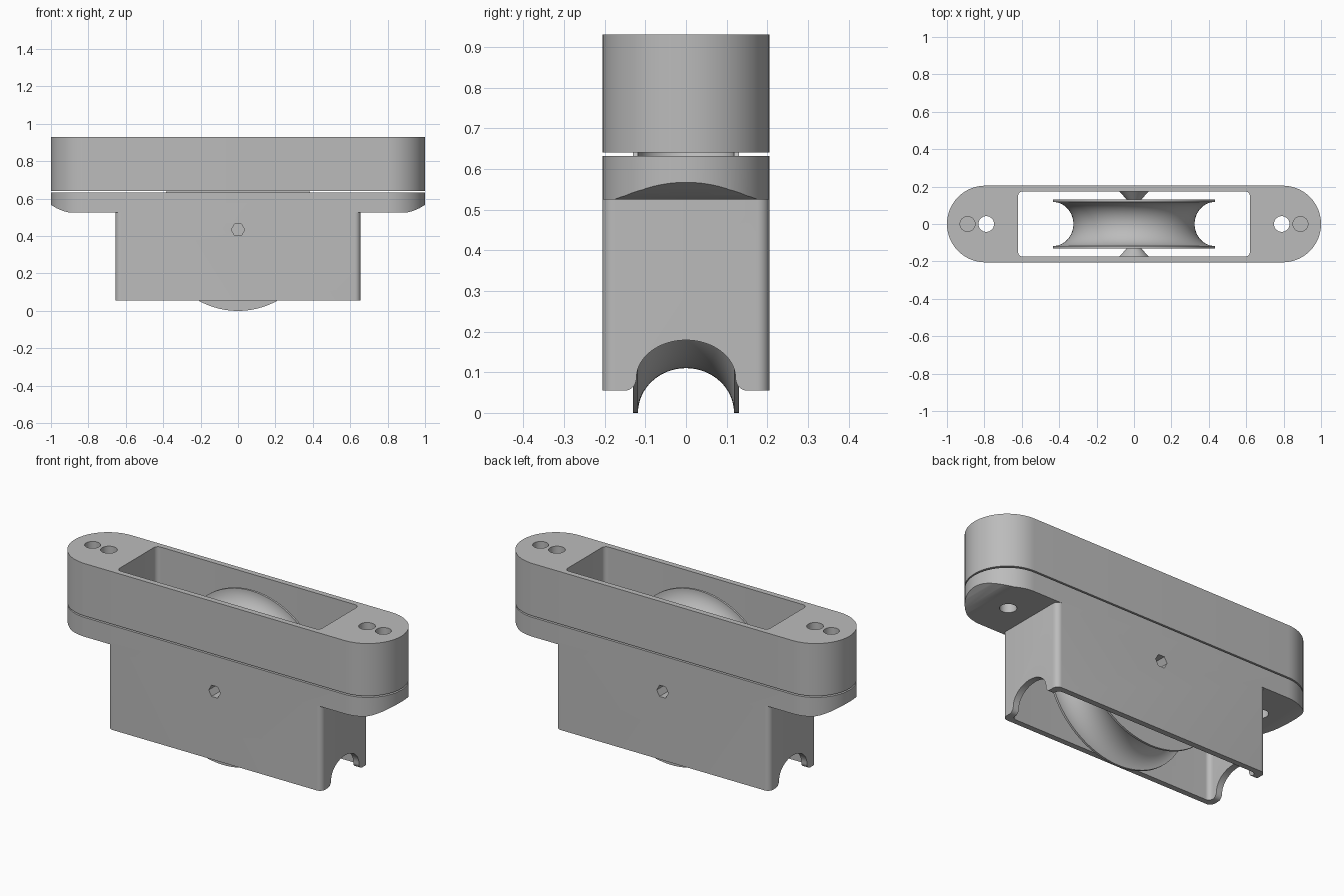
import bpy, bmesh
from math import sin, cos, pi, radians
from mathutils import Matrix

default = bpy.data.objects.get("Cube")
if default:
    bpy.data.objects.remove(default, do_unlink=True)

grey = bpy.data.materials.new("plain grey")
grey.use_nodes = True
colour = (0.5, 0.5, 0.5, 1)
grey.diffuse_color = colour
grey.node_tree.nodes["Principled BSDF"].inputs["Base Color"].default_value = colour


def finish(name, bm):
    bmesh.ops.recalc_face_normals(bm, faces=bm.faces)
    mesh = bpy.data.meshes.new(name)
    bm.to_mesh(mesh)
    bm.free()
    mesh.materials.append(grey)
    obj = bpy.data.objects.new(name, mesh)
    bpy.context.collection.objects.link(obj)
    return obj


def prism(name, outline, low, high, axis="z"):
    """Extrude a 2D outline along one axis."""
    place = {"x": lambda a, b, c: (c, a, b),
             "y": lambda a, b, c: (a, c, b),
             "z": lambda a, b, c: (a, b, c)}[axis]
    bm = bmesh.new()
    ends = [[bm.verts.new(place(a, b, c)) for a, b in outline] for c in (low, high)]
    for ring in ends:
        bm.faces.new(ring)
    n = len(outline)
    for i in range(n):
        j = (i + 1) % n
        bm.faces.new((ends[0][i], ends[0][j], ends[1][j], ends[1][i]))
    return finish(name, bm)


def lathe(name, profile, steps=128, z=0):
    """Turn a (y, radius) profile around the y axis."""
    bm = bmesh.new()
    verts = [bm.verts.new((r, y, 0)) for y, r in profile]
    edges = [bm.edges.new(pair) for pair in zip(verts, verts[1:])]
    bmesh.ops.spin(bm, geom=verts + edges, cent=(0, 0, 0), axis=(0, 1, 0),
                   angle=2 * pi, steps=steps)
    bmesh.ops.remove_doubles(bm, verts=bm.verts, dist=1e-5)
    bmesh.ops.transform(bm, matrix=Matrix.Translation((0, 0, z)), verts=bm.verts)
    return finish(name, bm)


def arc(cx, cy, rx, ry, start, end, n=8):
    angles = [radians(start + (end - start) * i / n) for i in range(n + 1)]
    return [(cx + rx * cos(t), cy + ry * sin(t)) for t in angles]


def rounded(hx, hy, r, n=8):
    corners = ((1, 1, 0), (-1, 1, 90), (-1, -1, 180), (1, -1, 270))
    return [p for sx, sy, a in corners
            for p in arc(sx * (hx - r), sy * (hy - r), r, r, a, a + 90, n)]


def circle(x, r, z=0, n=32):
    return arc(x, z, r, r, 0, 360, n)[:-1]


def combine(obj, tool, operation="DIFFERENCE"):
    mod = obj.modifiers.new("shape", "BOOLEAN")
    mod.operation = operation
    mod.solver = "EXACT"
    mod.object = tool
    graph = bpy.context.evaluated_depsgraph_get()
    mesh = bpy.data.meshes.new_from_object(obj.evaluated_get(graph))
    obj.modifiers.clear()
    obj.data = mesh
    bpy.data.objects.remove(tool, do_unlink=True)


HX, HY = 1.0, 0.205
AXLE_Z = 0.434
stadium = arc(HX - HY, 0, HY, HY, -90, 90, 32) + arc(HY - HX, 0, HY, HY, 90, 270, 32)
pocket = rounded(0.62, 0.174, 0.025)

# Upper frame with open pocket and two screw holes per end
upper_frame = prism("upper_frame", stadium, 0.64, 0.93)
combine(upper_frame, prism("cutter", pocket, 0.5, 1.1))
for side in (-1, 1):
    for x, r in ((0.79, 0.042), (0.89, 0.04)):
        combine(upper_frame, prism("cutter", circle(side * x, r), 0.5, 1.1))

# Lower housing: end flanges remain above a shorter hollow body
lower_housing = prism("lower_housing", stadium, 0.055, 0.632)
combine(lower_housing, prism("cutter", pocket, -0.1, 0.8))
for side in (-1, 1):
    corner = 0.03
    body_end = (arc(0.625, -0.175, corner, corner, -90, 0)
                + arc(0.625, 0.175, corner, corner, 0, 90)
                + [(0.625, 0.3), (1.1, 0.3), (1.1, -0.3), (0.625, -0.3)])
    combine(lower_housing, prism("cutter", [(side * x, y) for x, y in body_end], -0.1, 0.525))
    # Upswept underside at the flange tip
    sweep = [(0.85, 0.5), (0.9, 0.525), (0.935, 0.534), (0.97, 0.549),
             (1.0, 0.567), (1.05, 0.6), (1.05, 0.5)]
    combine(lower_housing, prism("cutter", [(side * x, z) for x, z in sweep], -0.4, 0.4, "y"))
    combine(lower_housing, prism("cutter", circle(side * 0.79, 0.042), 0.4, 0.8))

# Flared arch through both end walls
arch = ([(0.15, -0.1)] + arc(0.15, 0.085, 0.028, 0.03, 270, 180)
        + arc(0, 0.085, 0.122, 0.094, 0, 180, 32)
        + arc(-0.15, 0.085, 0.028, 0.03, 0, -90) + [(-0.15, -0.1)])
combine(lower_housing, prism("cutter", arch, -0.8, 0.8, "x"))

# Conical axle bosses with hexagonal sockets
for side in (-1, 1):
    cone = [(side * y, r) for y, r in ((0.132, 0), (0.132, 0.04), (0.19, 0.093), (0.19, 0))]
    combine(lower_housing, lathe("boss", cone, 48, AXLE_Z), "UNION")
    socket = circle(0, 0.036, AXLE_Z, 6)
    combine(lower_housing, prism("cutter", socket, side * 0.1, side * 0.3, "y"))

# Grooved wheel
groove = arc(0, AXLE_Z, 0.118, 0.11, 180, 360, 32)
wheel = lathe("grooved_wheel", [(-0.13, 0), (-0.13, AXLE_Z)] + groove
              + [(0.13, AXLE_Z), (0.13, 0)], 128, AXLE_Z)

# Smooth curves, keep sharp edges
bpy.ops.object.select_all(action="DESELECT")
for obj in (upper_frame, lower_housing, wheel):
    obj.select_set(True)
bpy.context.view_layer.objects.active = wheel
bpy.ops.object.shade_smooth_by_angle(angle=radians(30))
